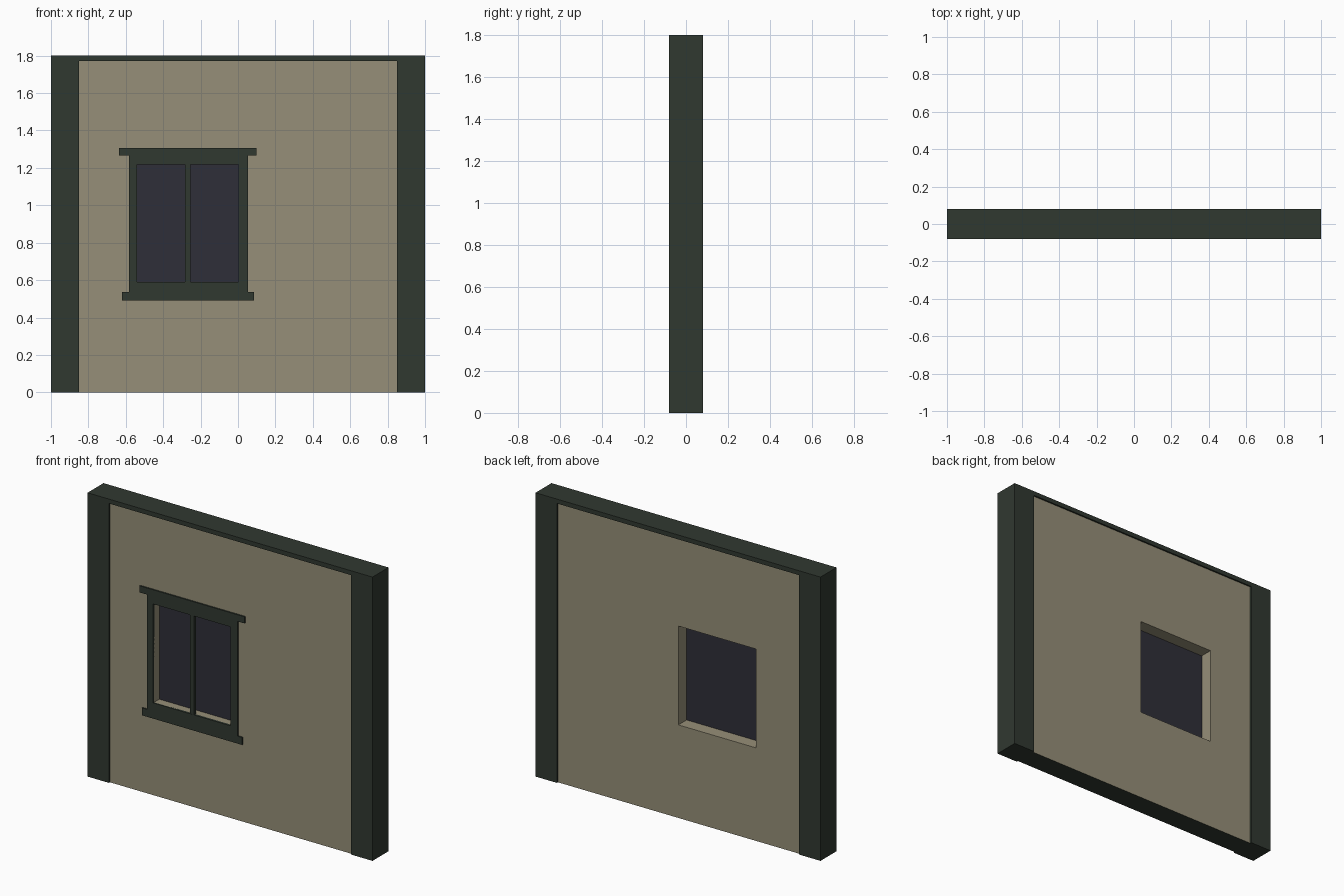
import bpy, bmesh

if "Cube" in bpy.data.objects:
    bpy.data.objects.remove(bpy.data.objects["Cube"])


def material(name, rgb):
    m = bpy.data.materials.new(name)
    lin = [((c / 255 + 0.055) / 1.055) ** 2.4 for c in rgb]
    m.diffuse_color = (*lin, 1)
    m.use_nodes = True
    m.node_tree.nodes["Principled BSDF"].inputs["Base Color"].default_value = m.diffuse_color
    return m


GREEN = material("dark green timber", (48, 56, 48))
TAN = material("tan plaster", (150, 143, 120))
GLASS = material("dark glass", (47, 47, 56))


def finish(bm, name, *mats):
    bmesh.ops.recalc_face_normals(bm, faces=bm.faces)
    me = bpy.data.meshes.new(name)
    for m in mats:
        me.materials.append(m)
    bm.to_mesh(me)
    bm.free()
    ob = bpy.data.objects.new(name, me)
    bpy.context.collection.objects.link(ob)
    return ob


def box(name, x, y, z, mat):
    bm = bmesh.new()
    bmesh.ops.create_cube(bm, size=1)
    for v in bm.verts:
        v.co = [r[0] if c < 0 else r[1] for c, r in zip(v.co, (x, y, z))]
    return finish(bm, name, mat)


D = 0.08                      # half depth of the frame
W = 0.07                      # half depth of the wall panel
X0, X1 = -0.54, 0.004         # window opening
Z0, Z1 = 0.59, 1.217

# Outer timber frame
box("left_post", (-1, -0.85), (-D, D), (0, 1.8), GREEN)
box("right_post", (0.85, 1), (-D, D), (0, 1.8), GREEN)
box("top_beam", (-0.85, 0.85), (-D, D), (1.772, 1.8), GREEN)

# Wall panel: 3 x 3 sheet with the middle left open, extruded to thickness
bm = bmesh.new()
grid = [[bm.verts.new((x, -W, z)) for z in (0, Z0, Z1, 1.772)]
        for x in (-0.85, X0, X1, 0.85)]
for i in range(3):
    for j in range(3):
        if (i, j) != (1, 1):
            bm.faces.new((grid[i][j], grid[i + 1][j],
                          grid[i + 1][j + 1], grid[i][j + 1]))
ext = bmesh.ops.extrude_face_region(bm, geom=bm.faces[:], use_keep_orig=True)
for v in ext["geom"]:
    if isinstance(v, bmesh.types.BMVert):
        v.co.y = W
for f in bm.faces:            # dark underside
    if f.calc_center_median().z < 0.01:
        f.material_index = 1
finish(bm, "wall_panel", TAN, GREEN)

# Window pane
box("window_pane", (X0, X1), (-0.018, -0.012), (Z0, Z1), GLASS)

# Window trim on the front
T = (-0.079, -0.065)
box("window_head", (-0.583, 0.053), T, (Z1, 1.265), GREEN)
box("window_head_cap", (-0.636, 0.10), T, (1.265, 1.307), GREEN)
box("window_left_jamb", (-0.583, X0), T, (Z0, Z1), GREEN)
box("window_right_jamb", (X1, 0.053), T, (Z0, Z1), GREEN)
box("window_bottom_rail", (-0.583, 0.053), T, (0.537, Z0), GREEN)
box("window_sill", (-0.62, 0.085), T, (0.49, 0.537), GREEN)
box("window_mullion", (-0.283, -0.254), (-0.078, -0.058), (Z0, Z1), GREEN)
